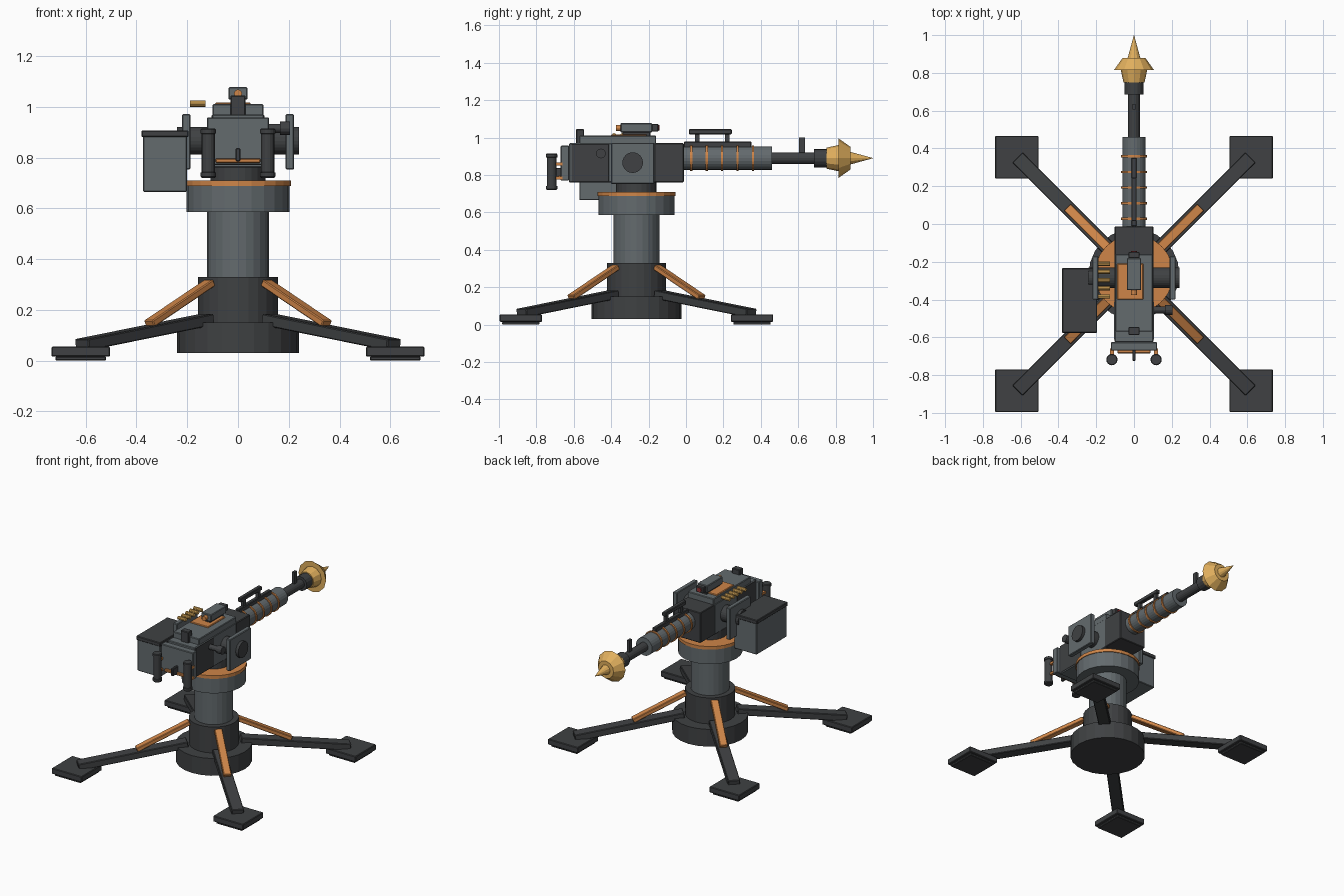
import bpy, bmesh
from math import pi, cos, sin
from mathutils import Vector, Matrix

if "Cube" in bpy.data.objects:
    bpy.data.objects.remove(bpy.data.objects["Cube"])


def mat(name, r, g, b):
    m = bpy.data.materials.new(name)
    m.diffuse_color = (r, g, b, 1)
    m.use_nodes = True
    m.node_tree.nodes["Principled BSDF"].inputs["Base Color"].default_value = m.diffuse_color
    return m


DARK = mat("dark_steel", 0.05, 0.053, 0.056)
STEEL = mat("grey_steel", 0.125, 0.145, 0.155)
COPPER = mat("copper", 0.62, 0.235, 0.065)
GOLD = mat("brass", 0.75, 0.43, 0.11)
RED = mat("red_lens", 0.3, 0.03, 0.03)
CY = -0.265   # pedestal centre
BZ = 0.89     # barrel height


def finish(bm, name, m):
    bmesh.ops.recalc_face_normals(bm, faces=bm.faces)
    me = bpy.data.meshes.new(name)
    bm.to_mesh(me)
    bm.free()
    ob = bpy.data.objects.new(name, me)
    bpy.context.collection.objects.link(ob)
    me.materials.append(m)
    return ob


def box(name, x, y, z, m, bevel=0.004):
    """Box from (min, max) ranges with a small chamfer."""
    bm = bmesh.new()
    bmesh.ops.create_cube(bm, size=1)
    for v in bm.verts:
        v.co = Vector([(r[0] + r[1]) / 2 + c * (r[1] - r[0]) for r, c in zip((x, y, z), v.co)])
    ob = finish(bm, name, m)
    if bevel:
        b = ob.modifiers.new("chamfer", 'BEVEL')
        b.width, b.segments = bevel, 1
    return ob


def lathe(name, origin, axis, profile, m, n=24):
    """Turned part: profile of (distance along axis, radius)."""
    bm = bmesh.new()
    q = Vector((0, 0, 1)).rotation_difference(Vector(axis))
    rings = []
    for h, r in profile:
        rings.append([bm.verts.new(Vector(origin) + q @ Vector((r * cos(2 * pi * i / n), r * sin(2 * pi * i / n), h)))
                      for i in range(n)])
    for a, b in zip(rings, rings[1:]):
        for i in range(n):
            j = (i + 1) % n
            bm.faces.new((a[i], a[j], b[j], b[i]))
    bm.faces.new(rings[0])
    bm.faces.new(rings[-1])
    bmesh.ops.remove_doubles(bm, verts=bm.verts, dist=1e-5)
    return finish(bm, name, m)


def rod(name, origin, axis, h0, h1, r, m, n=24):
    return lathe(name, origin, axis, [(h0, r), (h1, r)], m, n)


def beam(name, p, q, width, thick, m):
    """Rectangular bar between two points, its width kept level."""
    p, q = Vector(p), Vector(q)
    d = (q - p).normalized()
    side = d.cross(Vector((0, 0, 1))).normalized()
    up = side.cross(d)
    bm = bmesh.new()
    bmesh.ops.create_cube(bm, size=1)
    for v in bm.verts:
        c = v.co.copy()
        v.co = (p + q) / 2 + d * c.x * (q - p).length + side * c.y * width + up * c.z * thick
    ob = finish(bm, name, m)
    b = ob.modifiers.new("chamfer", 'BEVEL')
    b.width, b.segments = 0.004, 1
    return ob


UP, FWD, RIGHT = (0, 0, 1), (0, 1, 0), (1, 0, 0)
BASE, BORE = (0, CY, 0), (0, 0, BZ)

# Pedestal
rod("base_drum", BASE, UP, 0.03, 0.15, 0.24, DARK)
rod("base_collar", BASE, UP, 0.15, 0.33, 0.158, DARK)
rod("column", BASE, UP, 0.33, 0.59, 0.122, STEEL)
rod("turntable", BASE, UP, 0.585, 0.69, 0.203, STEEL)
rod("turntable_ring", BASE, UP, 0.688, 0.71, 0.208, COPPER)
rod("swivel_neck", BASE, UP, 0.705, 0.765, 0.108, DARK)

# Legs, struts and feet
for sx, sn in ((1, "right"), (-1, "left")):
    for sy, fn in ((1, "back"), (-1, "front")):
        def at(d, z):
            return (sx * d, CY + sy * d, z)
        tag = fn + "_" + sn
        beam(tag + "_leg", at(0.12, 0.162), at(0.615, 0.062), 0.077, 0.045, DARK)
        beam(tag + "_strut", at(0.11, 0.307), at(0.35, 0.145), 0.05, 0.028, COPPER)
        x, y = sx * 0.62, CY + sy * 0.618
        box(tag + "_foot", (x - .115, x + .115), (y - .113, y + .113), (0.015, 0.055), DARK)
        box(tag + "_foot_sole", (x - .1, x + .1), (y - .1, y + .1), (0, 0.016), DARK)

# Receiver
box("receiver", (-.103, .103), (-.625, -.165), (.76, .97), STEEL)
box("receiver_front", (-.103, .103), (-.17, -.012), (.76, .97), DARK)
box("receiver_rear", (-.105, .105), (-.615, -.41), (.762, .968), DARK)
box("top_cover", (-.1, .1), (-.57, -.16), (.965, 1.01), STEEL)
box("cover_panel", (-.09, .05), (-.4, -.21), (1.0, 1.017), COPPER)
box("rear_plate", (-.123, .123), (-.67, -.625), (.77, .957), STEEL)
box("rear_strip", (-.088, .088), (-.685, -.66), (.778, .797), COPPER)
box("trigger", (-.009, .009), (-.725, -.66), (.785, .838), DARK)
box("rear_sight", (-.03, .03), (-.588, -.545), (.965, 1.045), DARK)
rod("charging_rod", (0, -.455, .915), RIGHT, .09, .17, .018, DARK, 12)
rod("charging_knob", (0, -.455, .915), RIGHT, .165, .205, .026, DARK, 12)

# Optic on the cover
box("optic_mount", (-.025, .025), (-.34, -.19), (1.005, 1.032), DARK)
box("optic_body", (-.038, .038), (-.35, -.18), (1.028, 1.077), STEEL)
box("optic_hood", (-.03, .03), (-.182, -.148), (1.032, 1.073), DARK)
rod("optic_lens", (0, -.148, 1.052), FWD, -.002, .006, .015, RED, 12)
rod("optic_eyepiece", (0, -.35, 1.052), FWD, -.025, .002, .016, COPPER, 12)

# Grips and trunnions on both sides
for s, sn in ((1, "right"), (-1, "left")):
    x = s * 0.117
    lathe(sn + "_grip", (x, -.718, 0), UP,
          [(.72, .026), (.725, .03), (.74, .03), (.742, .026), (.893, .026), (.895, .03), (.91, .03), (.915, .026)],
          DARK, 16)
    for i, z in enumerate((.785, .86)):
        box(f"{sn}_grip_bracket_{i}", (x - .01, x + .01), (-.71, -.66), (z - .008, z + .008), COPPER, 0)
    rod(sn + "_trunnion", (0, -.285, .866), (s, 0, 0), .09, .24, .055, DARK)
    box(sn + "_side_plate", tuple(sorted((s * .188, s * .22))), (-.4, -.17), (.752, .972), STEEL)

# Ammunition box and feed rounds
box("ammo_box", (-.375, -.2), (-.57, -.24), (.665, .885), STEEL)
box("ammo_lid", (-.381, -.195), (-.576, -.234), (.88, .907), DARK)
for i in range(5):
    lathe(f"round_{i}", (-.128, -.21 - .0435 * i, 1.012), (-1, 0, 0),
          [(0, .012), (.062, .012)], GOLD, 10)

# Barrel, cooling rings and muzzle
rod("barrel_jacket", BORE, FWD, -.015, .46, .062, STEEL)
for i in range(5):
    rod(f"cooling_ring_{i}", BORE, FWD, .022 + .0825 * i, .034 + .0825 * i, .069, COPPER)
rod("barrel", BORE, FWD, .45, .7, .031, DARK, 16)
rod("muzzle_collar", BORE, FWD, .685, .76, .049, DARK, 16)
lathe("muzzle_flare", BORE, FWD,
      [(.75, .056), (.815, .07), (.815, .106), (.88, .06)], GOLD, 12)
lathe("muzzle_spike", BORE, FWD, [(.87, .036), (1.0, 0.0005)], GOLD, 12)

# Carry handle and front sight
box("top_rail", (-.014, .014), (-.012, .35), (.945, .978), DARK)
box("carry_handle", (-.014, .014), (.015, .245), (1.017, 1.045), DARK)
for i, y in enumerate((.06, .22)):
    box(f"handle_post_{i}", (-.01, .01), (y - .012, y + .012), (.97, 1.02), DARK, 0)
box("front_sight", (-.009, .009), (.605, .635), (.915, 1.0), DARK, 0)
